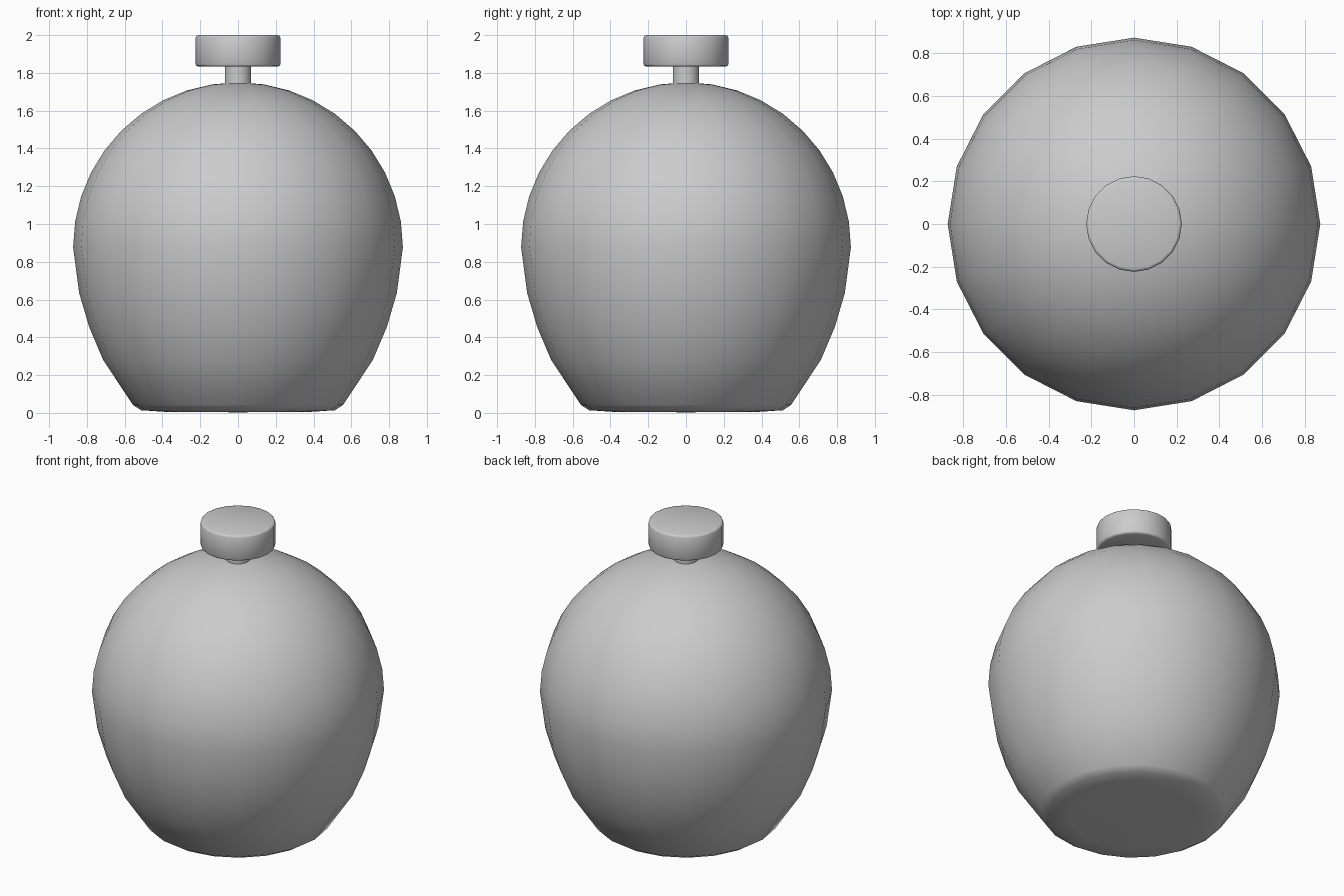
import bpy, bmesh, math

if "Cube" in bpy.data.objects:
    bpy.data.objects.remove(bpy.data.objects["Cube"])

SIDES = 20


def lathe(name, profile, angle=None):
    """Revolve (radius, z) points, listed bottom to top, around the z axis."""
    bm = bmesh.new()
    rings = []
    for r, z in profile:
        if r == 0:
            rings.append([bm.verts.new((0, 0, z))] * SIDES)
        else:
            rings.append([bm.verts.new((r * math.cos(math.tau * i / SIDES),
                                        r * math.sin(math.tau * i / SIDES), z))
                          for i in range(SIDES)])
    for low, high in zip(rings, rings[1:]):
        for i in range(SIDES):
            j = (i + 1) % SIDES
            bm.faces.new(dict.fromkeys((low[i], low[j], high[j], high[i])))
    bmesh.ops.recalc_face_normals(bm, faces=bm.faces)
    mesh = bpy.data.meshes.new(name)
    bm.to_mesh(mesh)
    bm.free()
    obj = bpy.data.objects.new(name, mesh)
    bpy.context.collection.objects.link(obj)
    bpy.ops.object.select_all(action='DESELECT')
    obj.select_set(True)
    bpy.context.view_layer.objects.active = obj
    if angle is None:
        bpy.ops.object.shade_smooth()
    else:
        bpy.ops.object.shade_smooth_by_angle(angle=math.radians(angle))
    return obj


# Round body: tapered lower half, hemispherical upper half
R, MID = 0.873, 0.877
lower = [(0, 0.003), (0.39, 0.006), (0.513, 0.014), (0.556, 0.042),
         (0.714, 0.28), (0.788, 0.455), (0.841, 0.635)]
dome = [(R * math.cos(math.radians(9 * k)), MID + R * math.sin(math.radians(9 * k)))
        for k in range(10)] + [(0, MID + R)]
lathe("body", lower + dome)

# Short neck between body and cap
lathe("neck", [(0, 1.72), (0.07, 1.72), (0.07, 1.845), (0, 1.845)], 40)

# Disc cap with softened rims
lathe("cap", [(0, 1.833), (0.21, 1.833), (0.22, 1.837), (0.224, 1.845),
              (0.224, 1.988), (0.22, 1.996), (0.21, 2.0), (0, 2.0)], 50)
